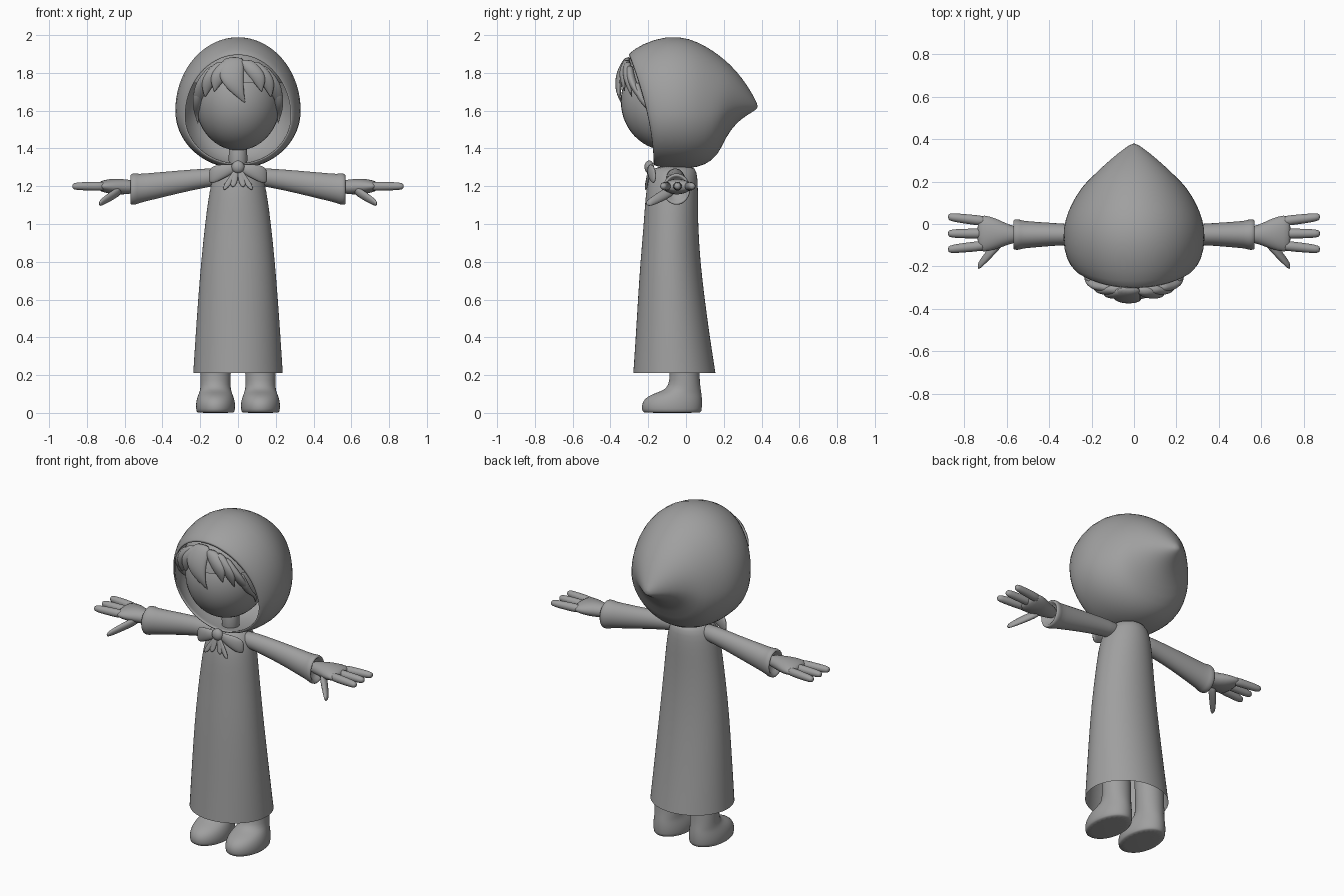
import bpy
import bmesh
from math import sin, cos, pi, sqrt

cube = bpy.data.objects.get("Cube")
if cube:
    bpy.data.objects.remove(cube, do_unlink=True)

GREY = (0.35, 0.35, 0.35, 1)
grey = bpy.data.materials.new("plain_grey")
grey.use_nodes = True
grey.diffuse_color = GREY
grey.node_tree.nodes["Principled BSDF"].inputs["Base Color"].default_value = GREY


def finish(name, bm, mirror=False, levels=1, thickness=0):
    bmesh.ops.recalc_face_normals(bm, faces=bm.faces)
    mesh = bpy.data.meshes.new(name)
    bm.to_mesh(mesh)
    bm.free()
    mesh.materials.append(grey)
    for p in mesh.polygons:
        p.use_smooth = True
    ob = bpy.data.objects.new(name, mesh)
    bpy.context.collection.objects.link(ob)
    if thickness:
        mod = ob.modifiers.new("thickness", "SOLIDIFY")
        mod.thickness = thickness
        mod.offset = -1
    if mirror:
        mod = ob.modifiers.new("mirror", "MIRROR")
        mod.use_mirror_merge = False
    if levels:
        mod = ob.modifiers.new("smooth", "SUBSURF")
        mod.levels = mod.render_levels = levels
    return ob


def loft(name, rings, cap_start=True, cap_end=True, **options):
    """Skin a list of point rings that all have the same count."""
    bm = bmesh.new()
    loops = [[bm.verts.new(p) for p in ring] for ring in rings]
    n = len(loops[0])
    for a, b in zip(loops, loops[1:]):
        for i in range(n):
            j = (i + 1) % n
            bm.faces.new((a[i], a[j], b[j], b[i]))
    if cap_start:
        bm.faces.new(loops[0])
    if cap_end:
        bm.faces.new(loops[-1])
    return finish(name, bm, **options)


def ring_z(x, y, z, rx, ry, n=24):
    return [(x + rx * cos(2 * pi * i / n), y + ry * sin(2 * pi * i / n), z) for i in range(n)]


def ring_x(x, y, z, ry, rz, n=20):
    return [(x, y + ry * cos(2 * pi * i / n), z + rz * sin(2 * pi * i / n)) for i in range(n)]


def ball(name, centre, radii, cut=None):
    bm = bmesh.new()
    bmesh.ops.create_uvsphere(bm, u_segments=40, v_segments=28, radius=1)
    for v in bm.verts:
        v.co = [c + r * k for c, r, k in zip(centre, radii, v.co)]
    if cut is not None:
        low = [v for v in bm.verts if v.co.z < cut]
        bmesh.ops.delete(bm, geom=low, context="VERTS")
    return finish(name, bm, levels=0)


# Dress: height, half width, front, back
dress = [(0.21, 0.238, -0.28, 0.157), (0.4, 0.226, -0.267, 0.127), (0.6, 0.212, -0.255, 0.1),
         (0.8, 0.196, -0.242, 0.076), (1.0, 0.175, -0.224, 0.064), (1.13, 0.158, -0.216, 0.064),
         (1.22, 0.142, -0.205, 0.063), (1.28, 0.12, -0.185, 0.057), (1.31, 0.08, -0.15, 0.035)]
loft("dress", [ring_z(0, (f + b) / 2, z, w, (b - f) / 2, 36) for z, w, f, b in dress],
     cap_start=False)
loft("neck", [ring_z(0, -0.07, z, 0.05, 0.05) for z in (1.25, 1.35, 1.45)])


# Hood: rings from the face opening back to the pointed tip
def hood_ring(top, bottom, width, y_top, y_bottom, n=36):
    points = []
    middle = bottom + 0.44 * (top - bottom)
    for i in range(n):
        a = 2 * pi * i / n
        reach = top - middle if cos(a) > 0 else middle - bottom
        z = middle + reach * cos(a)
        s = max(0, (z - bottom) / (top - bottom))
        points.append((width * sin(a), y_bottom + (y_top - y_bottom) * s ** 1.7, z))
    return points


hood = [(1.9, 1.31, 0.285, -0.31, -0.175), (1.955, 1.3, 0.322, -0.235, -0.14),
        (2.0, 1.292, 0.338, -0.1, -0.06), (1.985, 1.292, 0.328, 0.02, 0.02),
        (1.94, 1.31, 0.292, 0.11, 0.1), (1.895, 1.36, 0.25, 0.175, 0.17),
        (1.845, 1.46, 0.205, 0.235, 0.21), (1.77, 1.54, 0.14, 0.3, 0.27),
        (1.7, 1.58, 0.075, 0.345, 0.33), (1.63, 1.61, 0.01, 0.382, 0.38)]
loft("hood", [hood_ring(*r) for r in hood], cap_start=False, thickness=0.015)

# Head and hair
ball("head", (0, -0.1, 1.65), (0.226, 0.245, 0.26))
ball("hair_cap", (0, -0.1, 1.72), (0.24, 0.258, 0.225), cut=1.74)


def hair_lock(name, x0, z0, x1, z1, width, bend=0.0, steps=8):
    rings = []
    for i in range(steps + 1):
        t = i / steps
        x = x0 + (x1 - x0) * t + bend * sin(pi * t)
        z = z0 + (z1 - z0) * t
        inside = 1 - (x / 0.26) ** 2 - ((z - 1.72) / 0.27) ** 2
        y = -0.1 - 0.258 * sqrt(max(0.02, inside))
        swell = max(0.04, sin(pi * (0.25 + 0.75 * t)))
        rings.append(ring_z(x, y, z, width * swell, 0.024 * swell, 12))
    loft(name, rings)


hair_lock("fringe_middle", -0.02, 1.885, 0.038, 1.64, 0.068, -0.04)
for side, label in ((1, "left"), (-1, "right")):
    hair_lock("fringe_inner_" + label, side * 0.04, 1.87, side * 0.125, 1.7, 0.05, side * 0.015)
    hair_lock("fringe_middle_" + label, side * 0.08, 1.86, side * 0.175, 1.67, 0.045, side * 0.02)
    hair_lock("fringe_outer_" + label, side * 0.12, 1.84, side * 0.22, 1.6, 0.04, side * 0.025)
    hair_lock("side_lock_" + label, side * 0.2, 1.75, side * 0.212, 1.53, 0.025, side * 0.012)

# Sleeves with a turned-in cuff: x, y, z, depth, height
sleeve = [(0.06, -0.06, 1.25, 0.05, 0.045), (0.15, -0.055, 1.248, 0.046, 0.049),
          (0.33, -0.048, 1.22, 0.05, 0.062), (0.45, -0.05, 1.2, 0.06, 0.072),
          (0.53, -0.05, 1.187, 0.066, 0.078), (0.537, -0.05, 1.186, 0.073, 0.084),
          (0.568, -0.05, 1.183, 0.074, 0.085), (0.572, -0.05, 1.183, 0.06, 0.07),
          (0.53, -0.05, 1.19, 0.045, 0.05)]
loft("sleeves", [ring_x(*r) for r in sleeve], mirror=True)

# Hands
palm = [(0.52, -0.05, 1.195, 0.03, 0.03), (0.59, -0.05, 1.197, 0.045, 0.04),
        (0.65, -0.046, 1.198, 0.075, 0.044), (0.71, -0.045, 1.2, 0.09, 0.034),
        (0.74, -0.045, 1.2, 0.08, 0.022)]
loft("palms", [ring_x(*r) for r in palm], mirror=True)
for label, y0, y1 in (("back", 0.012, 0.034), ("middle", -0.045, -0.045), ("front", -0.1, -0.12)):
    rings = []
    for t, r in ((0, 0.024), (0.3, 0.025), (0.6, 0.023), (0.9, 0.021), (1, 0.013)):
        rings.append(ring_x(0.69 + 0.188 * t, y0 + (y1 - y0) * t, 1.2, r, r, 12))
    loft(label + "_fingers", rings, mirror=True)
thumb = [(0.61, -0.065, 1.185, 0.03), (0.66, -0.115, 1.155, 0.033),
         (0.7, -0.16, 1.13, 0.028), (0.728, -0.192, 1.112, 0.022), (0.736, -0.2, 1.107, 0.012)]
loft("thumbs", [ring_x(x, y, z, r, r * 0.85, 12) for x, y, z, r in thumb], mirror=True)

# Legs and shoes: height, half width, front, back
boot = [(0, 0.095, -0.22, 0.075), (0.004, 0.102, -0.232, 0.083), (0.04, 0.106, -0.238, 0.087),
        (0.075, 0.1, -0.222, 0.086), (0.1, 0.09, -0.18, 0.083), (0.118, 0.083, -0.12, 0.08),
        (0.145, 0.08, -0.092, 0.076), (0.2, 0.082, -0.086, 0.072), (0.35, 0.082, -0.09, 0.065),
        (0.7, 0.08, -0.12, 0.03)]
loft("legs_and_shoes", [ring_z(0.119, (f + b) / 2, z, w, (b - f) / 2) for z, w, f, b in boot],
     mirror=True)

# Neck bow
ball("bow_knot", (0, -0.195, 1.302), (0.034, 0.025, 0.034))
wing = [(0.01, -0.185, 1.295, 0.012, 0.02), (0.06, -0.19, 1.283, 0.018, 0.034),
        (0.11, -0.182, 1.268, 0.018, 0.046), (0.14, -0.172, 1.258, 0.014, 0.044),
        (0.155, -0.165, 1.252, 0.006, 0.03)]
loft("bow_wings", [ring_x(*r) for r in wing], mirror=True)
for label, spread, bottom in (("outer", 0.065, 1.18), ("inner", 0.02, 1.195)):
    rings = []
    for t, w in ((0, 0.012), (0.4, 0.017), (0.8, 0.02), (1, 0.006)):
        rings.append(ring_z(0.008 + spread * t, -0.195 - 0.018 * t, 1.29 + (bottom - 1.29) * t,
                            w, 0.007, 12))
    loft(label + "_bow_tails", rings, mirror=True)
